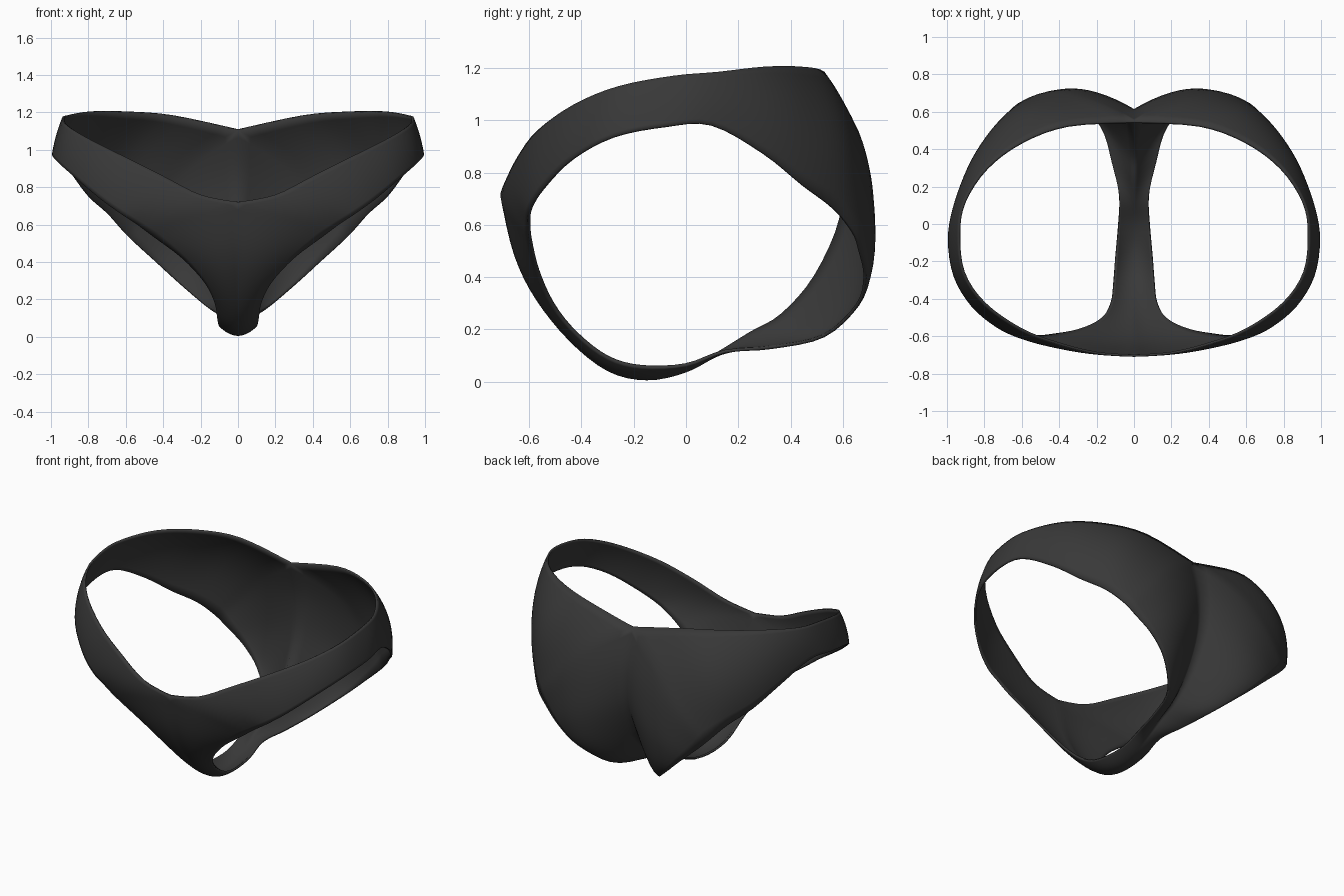
import bpy, bmesh
from mathutils import Vector

if "Cube" in bpy.data.objects:
    bpy.data.objects.remove(bpy.data.objects["Cube"])

SUB, ROWS = 4, 12          # steps between stations, rows from outer edge to leg opening

fabric = bpy.data.materials.new("charcoal fabric")
fabric.diffuse_color = (0.04, 0.04, 0.04, 1)
fabric.use_nodes = True
fabric.node_tree.nodes["Principled BSDF"].inputs["Base Color"].default_value = fabric.diffuse_color

# Stations of the right half: outer edge point, leg opening point, outward bulge
waist = [  # front centre, round the side, to the back centre
    ((0, -.71, .72), (.46, -.60, .54), .028),
    ((.2, -.695, .76), (.54, -.605, .60), .022),
    ((.4, -.645, .86), (.63, -.60, .66), .018),
    ((.6, -.57, .96), (.74, -.55, .74), .015),
    ((.8, -.43, 1.06), (.87, -.44, .85), .012),
    ((.915, -.26, 1.13), (.965, -.28, .935), .008),
    ((.94, -.05, 1.17), (.995, -.08, .975), .006),
    ((.91, .12, 1.185), (.965, .10, .98), .01),
    ((.79, .30, 1.205), (.89, .30, .87), .03),
    ((.6, .44, 1.205), (.80, .45, .75), .06),
    ((.35, .53, 1.185), (.70, .57, .66), .09),
]
seam = [   # back centre, down the crease, under, and up the front
    ((0, .55, 1.11), (.62, .645, .57), .105),
    ((0, .61, .88), (.55, .67, .50), .085),
    ((0, .60, .63), (.44, .69, .40), .07),
    ((0, .50, .40), (.32, .66, .29), .06),
    ((0, .37, .25), (.18, .53, .17), .035),
    ((0, .25, .18), (.115, .33, .125), .01),
    ((0, .12, .10), (.08, .15, .11), .003),
    ((0, 0, .035), (.085, 0, .06), .006),
    ((0, -.15, .005), (.10, -.17, .055), .012),
    ((0, -.30, .04), (.11, -.30, .09), .012),
    ((0, -.45, .16), (.125, -.42, .18), .012),
    ((0, -.58, .33), (.18, -.51, .29), .018),
    ((0, -.66, .50), (.30, -.57, .42), .024),
]


def spline(pts, closed):
    """Smooth samples through the points; the last point is left out."""
    n = len(pts)
    pts = [Vector(p) for p in pts]
    at = (lambda i: pts[i % n]) if closed else (lambda i: pts[max(0, min(n - 1, i))])
    out = []
    for i in range(n if closed else n - 1):
        a, b, c, d = (at(i + k) for k in (-1, 0, 1, 2))
        for s in range(SUB):
            t = s / SUB
            out.append(0.5 * (2 * b + (c - a) * t + (2 * a - 5 * b + 4 * c - d) * t ** 2
                              + (3 * b - a - 3 * c + d) * t ** 3))
    return out


# Outer edge has corners at front and back centre; the leg opening is one smooth loop
outer = (spline([s[0] for s in waist + seam[:1]], False)
         + spline([s[0] for s in seam + waist[:1]], False))
leg = spline([(*s[1], s[2]) for s in waist + seam], True)

# Loft from the outer edge to the leg opening
bm = bmesh.new()
grid = []
for o, l in zip(outer, leg):
    end = l.to_3d()
    out = ((o + end) / 2 - Vector((0, 0, .65))).normalized()
    row = []
    for j in range(ROWS + 1):
        t = j / ROWS
        row.append(bm.verts.new(o.lerp(end, t) + out * l[3] * 4 * t * (1 - t)))
    grid.append(row)
for i, a in enumerate(grid):
    b = grid[(i + 1) % len(grid)]
    for j in range(ROWS):
        bm.faces.new((a[j], a[j + 1], b[j + 1], b[j]))
mesh = bpy.data.meshes.new("brief")
bm.to_mesh(mesh)
bm.free()
mesh.materials.append(fabric)
brief = bpy.data.objects.new("brief", mesh)
bpy.context.collection.objects.link(brief)

# Left half and cloth thickness
mirror = brief.modifiers.new("mirror", 'MIRROR')
mirror.merge_threshold = 0.002
cloth = brief.modifiers.new("cloth", 'SOLIDIFY')
cloth.thickness = 0.012
cloth.offset = -1

bpy.context.view_layer.objects.active = brief
brief.select_set(True)
bpy.ops.object.shade_smooth_by_angle(angle=0.9)
